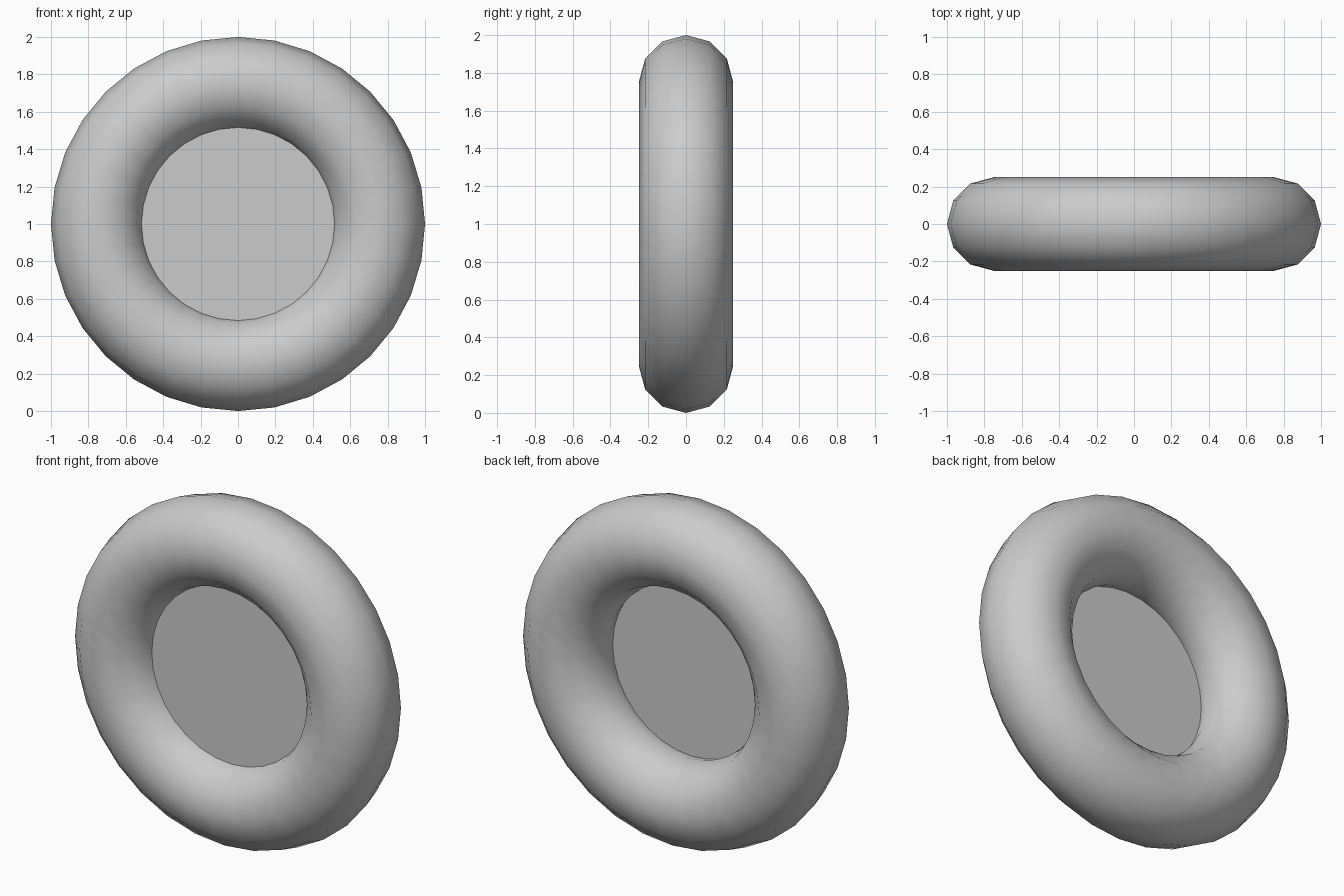
import bpy
from math import pi

cube = bpy.data.objects.get("Cube")
if cube:
    bpy.data.objects.remove(cube, do_unlink=True)

# One plain grey for everything
grey = bpy.data.materials.new("light_grey")
grey.use_nodes = True
colour = (0.6, 0.6, 0.6, 1)
grey.diffuse_color = colour
grey.node_tree.nodes["Principled BSDF"].inputs["Base Color"].default_value = colour


def finish(name):
    """Name the active object, stand it upright and give it the grey."""
    part = bpy.context.object
    part.name = name
    part.data.materials.append(grey)
    bpy.ops.object.transform_apply(location=False, rotation=True, scale=False)
    return part


# Round outer ring, smooth all over
bpy.ops.mesh.primitive_torus_add(
    major_radius=0.75, minor_radius=0.25, major_segments=32, minor_segments=12,
    location=(0, 0, 1), rotation=(pi / 2, 0, 0))
finish("ring")
bpy.ops.object.shade_smooth()

# Thin flat disc closing the hole, slightly towards the front
bpy.ops.mesh.primitive_circle_add(
    vertices=32, radius=0.52, fill_type='NGON',
    location=(0, -0.06, 1), rotation=(pi / 2, 0, 0))
finish("centre_disc")
